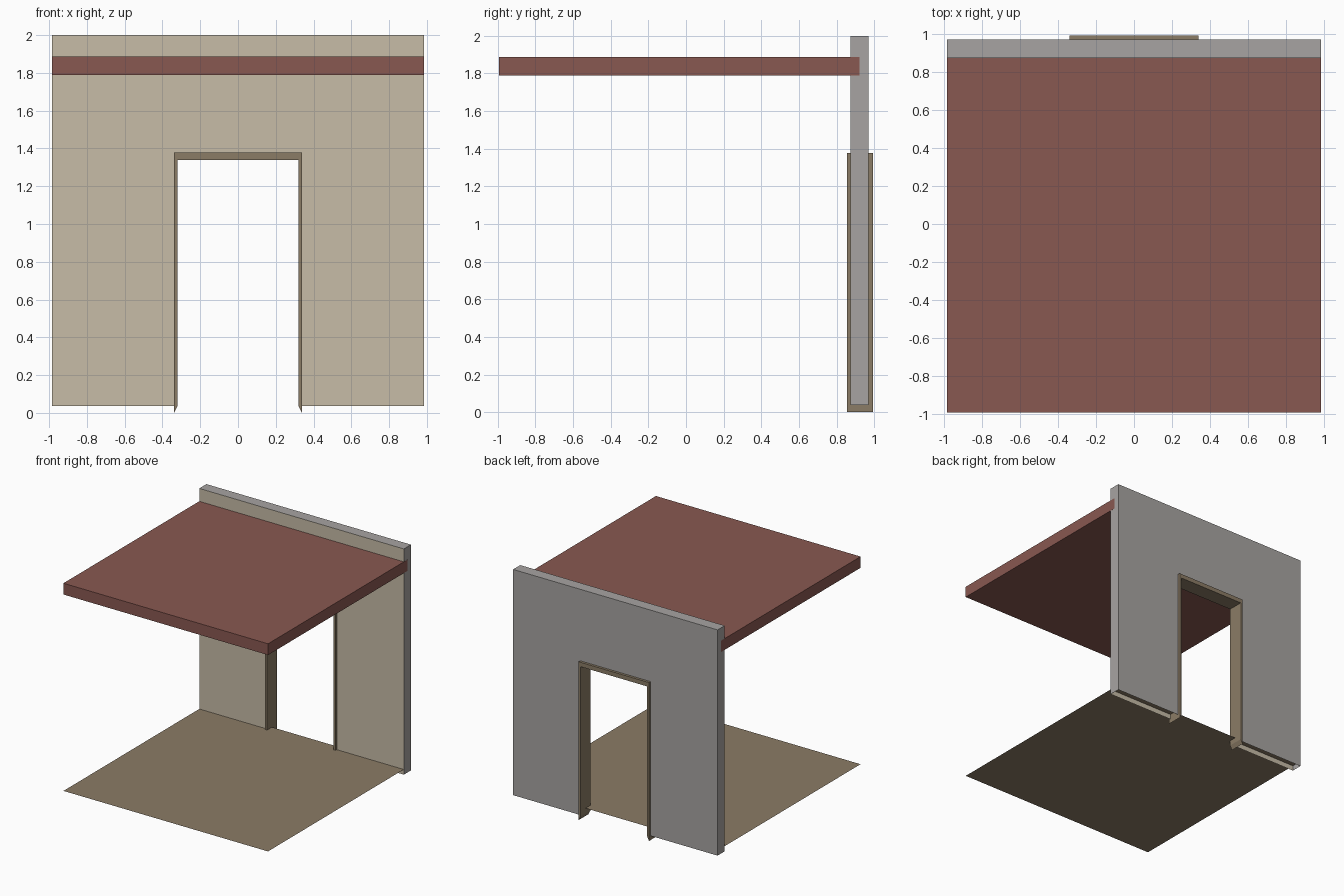
import bpy, bmesh

if "Cube" in bpy.data.objects:
    bpy.data.objects.remove(bpy.data.objects["Cube"])

HALF = 0.984          # half width of floor, wall and roof
FRONT, MID = -0.993, 0.923


def material(name, rgb):
    m = bpy.data.materials.new(name)
    lin = [((c / 255 + 0.055) / 1.055) ** 2.4 for c in rgb]
    m.diffuse_color = (*lin, 1)
    m.use_nodes = True
    m.node_tree.nodes["Principled BSDF"].inputs["Base Color"].default_value = m.diffuse_color
    return m


brown = material("brown wood", (139, 124, 102))
tan = material("tan plaster", (199, 188, 167))
grey = material("grey concrete", (167, 164, 162))
red = material("red brown roof", (137, 88, 81))


def extrude_profile(name, pts, y0, y1, mats, edit=None):
    """Extrude an x-z outline along y."""
    bm = bmesh.new()
    face = bm.faces.new([bm.verts.new((x, y0, z)) for x, z in pts])
    if y1 is not None:
        ext = bmesh.ops.extrude_face_region(bm, geom=[face], use_keep_orig=True)
        for g in ext["geom"]:
            if isinstance(g, bmesh.types.BMVert):
                g.co.y = y1
    bmesh.ops.recalc_face_normals(bm, faces=bm.faces[:])
    bm.normal_update()
    if edit:
        edit(bm)
    me = bpy.data.meshes.new(name)
    bm.to_mesh(me)
    bm.free()
    for m in mats:
        me.materials.append(m)
    ob = bpy.data.objects.new(name, me)
    bpy.context.collection.objects.link(ob)
    return ob


def mirrored(right):
    """Complete a half outline by mirroring it across x = 0."""
    return right + [(-x, z) for x, z in reversed(right)]


# Roof slab, running to the middle of the wall
extrude_profile("roof_slab", mirrored([(HALF + 0.0004, 1.79), (HALF + 0.0004, 1.888)]),
                FRONT, MID, [red])


# Wall with doorway: plastered front face, concrete elsewhere, open underside
def finish_wall(bm):
    for f in bm.faces:
        f.material_index = 1 if f.normal.y < -0.9 else 0
    under = [f for f in bm.faces
             if f.normal.z < -0.9 and f.calc_center_median().z < 0.1]
    bmesh.ops.delete(bm, geom=under, context='FACES_ONLY')


extrude_profile("back_wall",
                mirrored([(0.33, 1.36), (0.33, 0.037), (HALF, 0.037), (HALF, 2.0)]),
                0.873, 0.971, [grey, tan], finish_wall)

# Door frame with slanted feet
extrude_profile("door_frame",
                mirrored([(0.32, 1.34), (0.32, 0.038), (0.339, 0.0), (0.339, 1.378)]),
                0.856, 0.993, [brown])

# Thin floor sheet
me = bpy.data.meshes.new("floor")
me.from_pydata([(-HALF, FRONT, 0.082), (HALF, FRONT, 0.082),
                (HALF, MID, 0.082), (-HALF, MID, 0.082)], [], [(0, 1, 2, 3)])
me.materials.append(brown)
bpy.context.collection.objects.link(bpy.data.objects.new("floor", me))
